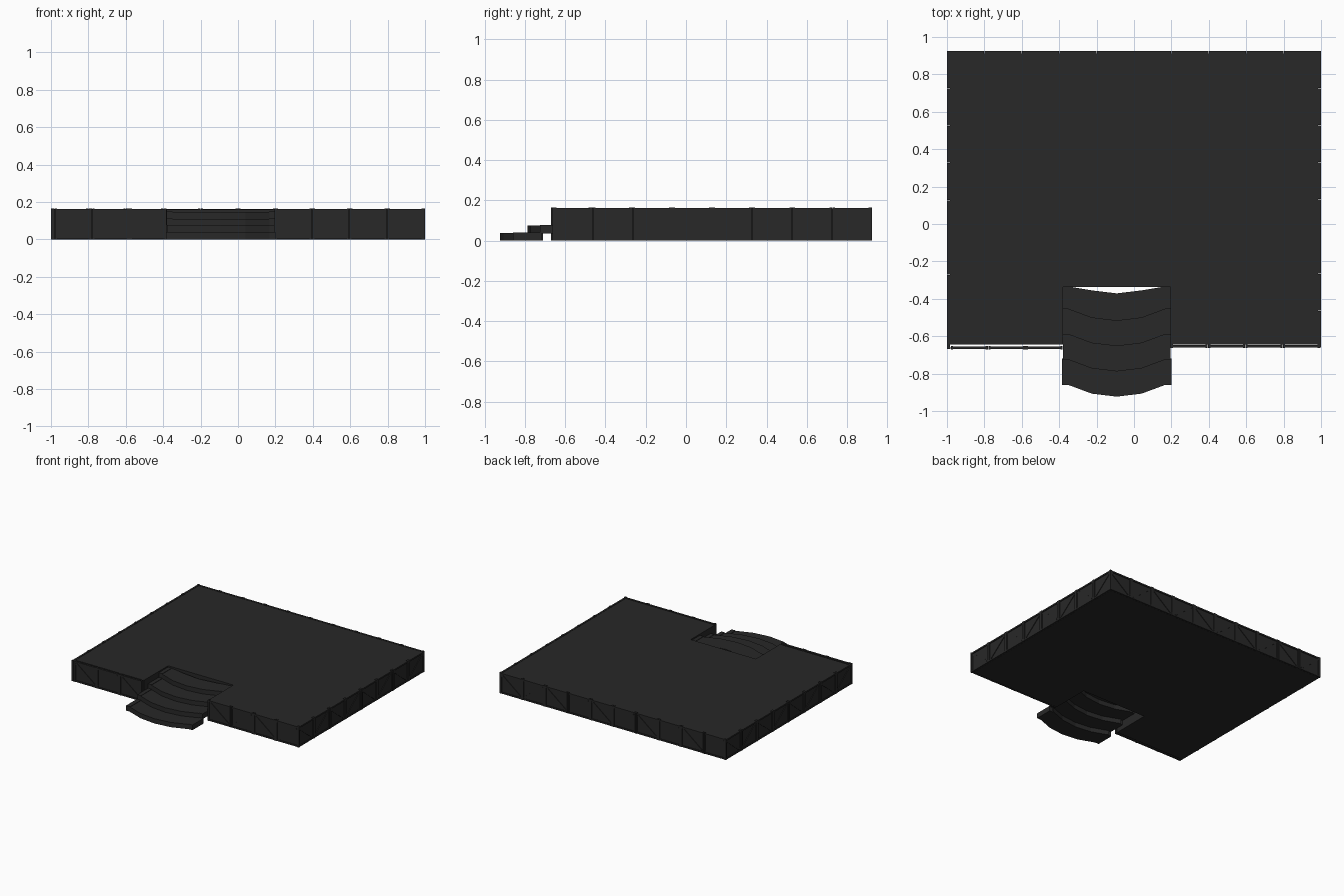
import bpy, bmesh, math
from mathutils import Matrix, Vector

if "Cube" in bpy.data.objects:
    bpy.data.objects.remove(bpy.data.objects["Cube"])

mat = bpy.data.materials.new("charcoal")
mat.diffuse_color = (0.021, 0.021, 0.021, 1)
mat.use_nodes = True
mat.node_tree.nodes["Principled BSDF"].inputs["Base Color"].default_value = mat.diffuse_color


def finish(bm, name):
    bmesh.ops.recalc_face_normals(bm, faces=bm.faces[:])
    me = bpy.data.meshes.new(name)
    bm.to_mesh(me)
    bm.free()
    ob = bpy.data.objects.new(name, me)
    me.materials.append(mat)
    bpy.context.collection.objects.link(ob)
    return ob


def prism(bm, pts, z0, z1):
    lo = [bm.verts.new((x, y, z0)) for x, y in pts]
    hi = [bm.verts.new((x, y, z1)) for x, y in pts]
    n = len(pts)
    bm.faces.new(lo[::-1])
    bm.faces.new(hi)
    for i in range(n):
        j = (i + 1) % n
        bm.faces.new((lo[i], lo[j], hi[j], hi[i]))


def box(bm, lo, hi, m=Matrix()):
    lo, hi = Vector(lo), Vector(hi)
    size = Matrix.Diagonal((*(hi - lo), 1))
    bmesh.ops.create_cube(bm, size=1, matrix=m @ Matrix.Translation((lo + hi) / 2) @ size)


# Deck slab with the notch for the steps
X0, X1, NOTCH = -0.38, 0.195, -0.338
bm = bmesh.new()
prism(bm, [(-0.985, -0.643), (X0, -0.643), (X0, NOTCH), (X1, NOTCH), (X1, -0.643),
           (0.985, -0.643), (0.985, 0.912), (-0.985, 0.912)], 0, 0.16)
finish(bm, "deck")


# Framed skirting panels: local x runs along the wall, local -y faces outward
def skirting(name, start, angle, length, count):
    bm = bmesh.new()
    m = Matrix.Translation((*start, 0)) @ Matrix.Rotation(angle, 4, 'Z')
    w, h, r = length / count, 0.162, 0.012
    for i in range(count):
        a, b = i * w + 0.001, (i + 1) * w - 0.001
        box(bm, (a, 0.007, 0.003), (b, 0.015, h - 0.003), m)            # backing
        box(bm, (a, 0, 0), (a + r, 0.018, h + 0.003), m)                # posts
        box(bm, (b - r, 0, 0), (b, 0.018, h + 0.003), m)
        box(bm, (a + r, 0.001, 0.001), (b - r, 0.016, r), m)            # rails
        box(bm, (a + r, 0.001, h - r), (b - r, 0.016, h), m)
        # diagonal brace
        dx, dz = w - 2 * r, h - 2 * r
        tilt = math.atan2(dz, dx) * (1 if i % 2 == 0 else -1)
        half = math.hypot(dx, dz) / 2 - 0.008
        d = m @ Matrix.Translation(((a + b) / 2, 0, h / 2)) @ Matrix.Rotation(tilt, 4, 'Y')
        box(bm, (-half, 0.002, -0.008), (half, 0.014, 0.008), d)
    finish(bm, name)


skirting("front_skirting_left", (-0.98, -0.67), 0, 0.6, 3)
skirting("front_skirting_right", (X1, -0.662), 0, 0.8, 4)
skirting("right_skirting", (1.0, -0.662), math.pi / 2, 1.587, 8)
skirting("back_skirting", (1.0, 0.925), math.pi, 2.0, 10)
skirting("left_skirting", (-1.0, 0.925), -math.pi / 2, 1.595, 8)

# Curved step treads, each with a pair of side blocks
cx = (X0 + X1) / 2
arc = [(-0.265, 0.065), (-0.133, 0.016), (0, 0), (0.133, 0.016), (0.265, 0.065)]
for i in range(4):
    y, z = -0.923 + 0.135 * i, 0.036 * i
    bm = bmesh.new()
    front = [(cx + u, y + v) for u, v in arc]
    back = [(cx + u, min(y + v + 0.147, NOTCH + 0.005)) for u, v in reversed(arc)]
    prism(bm, front + back, z, z + 0.038)
    finish(bm, f"step_tread_{i + 1}")
    bm = bmesh.new()
    for s in (-1, 1):
        xs = sorted((cx + s * 0.257, cx + s * (0.292 - 0.004 * (i % 2))))
        box(bm, (xs[0], y + 0.063, z), (xs[1], min(y + 0.205, NOTCH), z + 0.041))
    finish(bm, f"step_side_blocks_{i + 1}")
